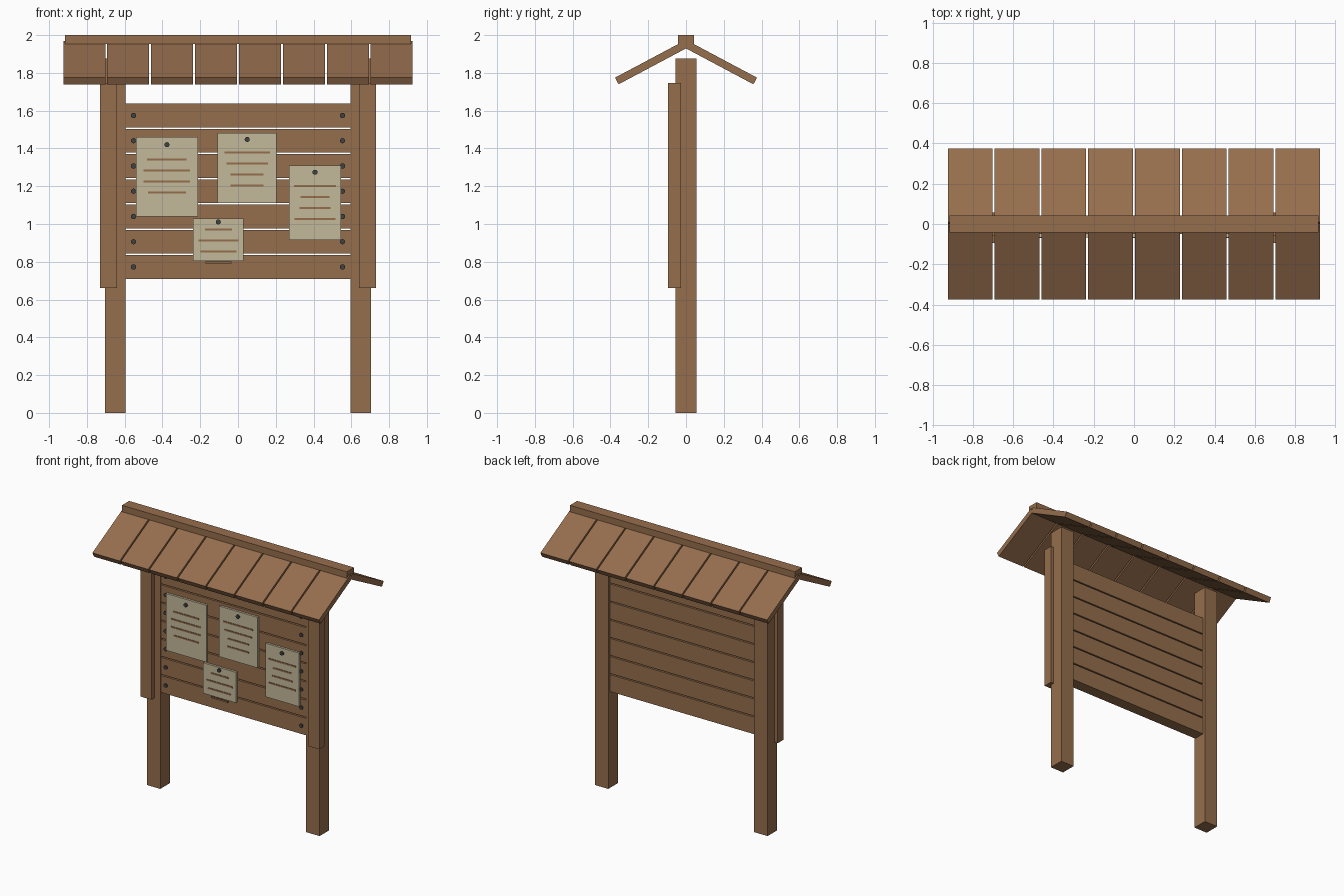
import bpy
import math
from mathutils import Matrix

if "Cube" in bpy.data.objects:
    bpy.data.objects.remove(bpy.data.objects["Cube"])


def material(name, rgb):
    m = bpy.data.materials.new(name)
    m.diffuse_color = (*rgb, 1)
    m.use_nodes = True
    m.node_tree.nodes["Principled BSDF"].inputs["Base Color"].default_value = m.diffuse_color
    return m


WOOD = material("brown_wood", (0.305, 0.156, 0.074))
PAPER = material("aged_paper", (0.55, 0.48, 0.325))
METAL = material("dark_metal", (0.05, 0.053, 0.053))


def finish(name, mat):
    ob = bpy.context.object
    ob.name = name
    ob.data.materials.append(mat)
    return ob


def box(name, x, y, z, mat):
    """Box from (min, max) ranges on each axis."""
    bpy.ops.mesh.primitive_cube_add(size=1)
    ob = finish(name, mat)
    size = [b - a for a, b in (x, y, z)]
    mid = [(a + b) / 2 for a, b in (x, y, z)]
    ob.data.transform(Matrix.Translation(mid) @ Matrix.Diagonal((*size, 1)))
    return ob


def stud(name, x, z, y_front, y_back, r):
    """Round nail or pin head facing the front."""
    bpy.ops.mesh.primitive_cylinder_add(
        vertices=12, radius=r, depth=y_back - y_front,
        location=(x, (y_front + y_back) / 2, z), rotation=(math.pi / 2, 0, 0))
    return finish(name, METAL)


# Posts and the trim strips on their front
for side, s in (("left", -1), ("right", 1)):
    box(side + "_post", sorted((s * 0.595, s * 0.705)), (-0.056, 0.056), (0, 1.875), WOOD)
    box(side + "_trim", sorted((s * 0.64, s * 0.73)), (-0.094, -0.026), (0.66, 1.747), WOOD)

# Seven back planks, nailed at both ends
for i in range(7):
    z = 0.7725 + i * 0.1337
    box("plank", (-0.6, 0.6), (-0.05, 0.035), (z - 0.0625, z + 0.0625), WOOD)
    for x in (-0.553, 0.553):
        stud("nail", x, z, -0.058, -0.045, 0.014)

# Notices: x range, z range, pin height, first line height, line widths
notices = [
    ((-0.541, -0.212), (1.04, 1.46), 1.42, 1.342, (0.21, 0.245, 0.245, 0.20)),
    ((-0.108, 0.205), (1.11, 1.483), 1.448, 1.379, (0.24, 0.22, 0.175, 0.175)),
    ((0.27, 0.545), (0.915, 1.31), 1.274, 1.202, (0.222, 0.153, 0.165, 0.217)),
    ((-0.238, 0.03), (0.805, 1.03), 1.011, 0.971, (0.143, 0.212, 0.19, 0.138)),
]
for xr, zr, pin_z, line_z, widths in notices:
    cx = sum(xr) / 2
    box("notice", xr, (-0.066, -0.05), zr, PAPER)
    stud("pin", cx, pin_z, -0.078, -0.06, 0.0135)
    for k, w in enumerate(widths):
        z = line_z - k * 0.0585
        box("written_line", (cx - w / 2, cx + w / 2), (-0.07, -0.062),
            (z - 0.0055, z + 0.0055), WOOD)

# Roof: eight sloping boards on each side
SLOPE = math.radians(28)
for side, s in (("front", -1), ("back", 1)):
    for i in range(8):
        x = (i - 3.5) * 0.2325
        board = box(side + "_roof_board", (x - 0.111, x + 0.111),
                    sorted((0, s * 0.415)), (-0.02, 0.02), WOOD)
        board.data.transform(Matrix.Translation((0, 0, 1.952))
                             @ Matrix.Rotation(-s * SLOPE, 4, 'X'))

# Ridge cap
box("ridge_cap", (-0.917, 0.917), (-0.042, 0.042), (1.952, 2.0), WOOD)
